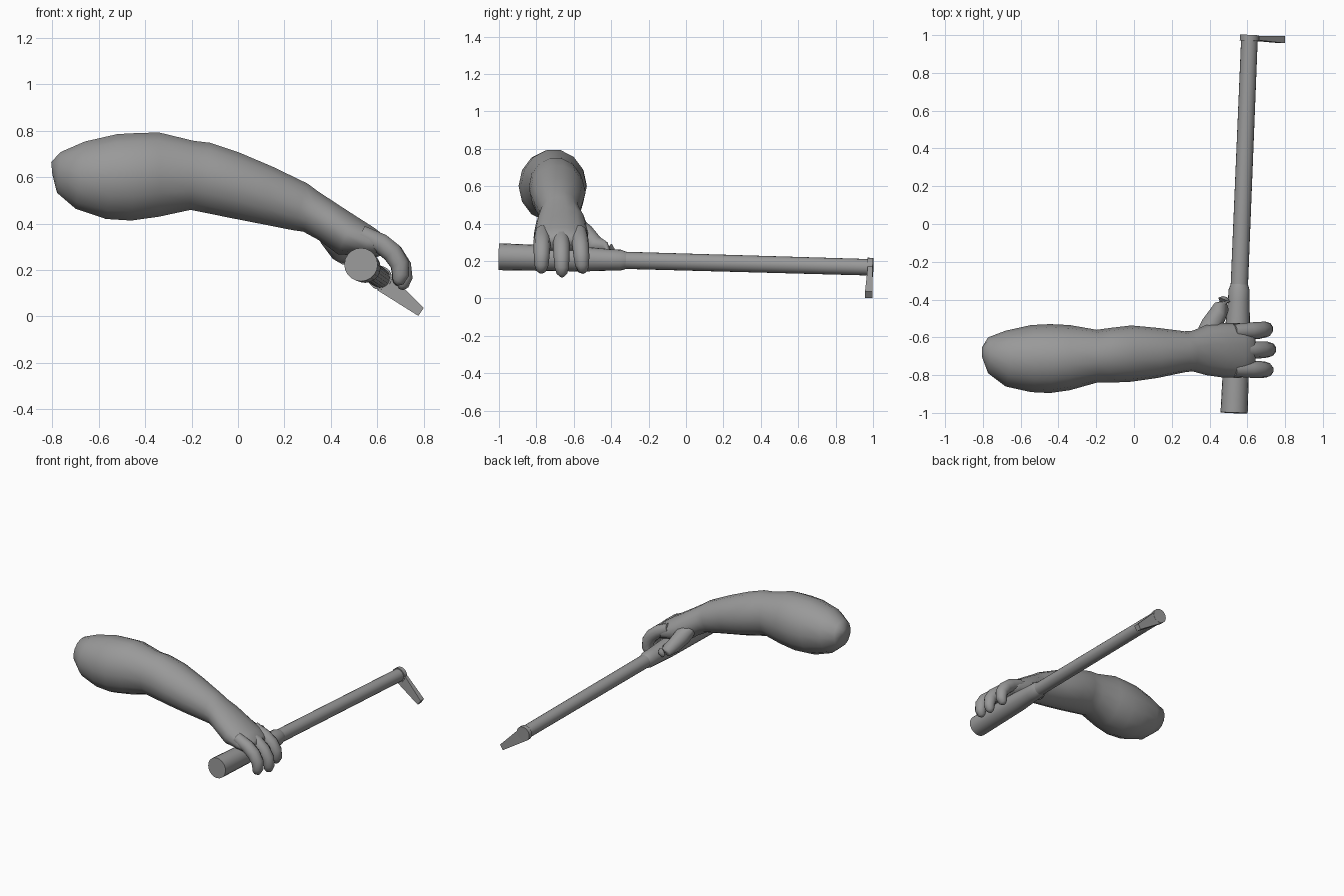
import bpy, bmesh, math
from mathutils import Vector

grey = bpy.data.materials.new("matte grey")
grey.diffuse_color = (0.32, 0.32, 0.32, 1)


def loft(name, rings, angle=45):
    """Skin a list of equal-length rings and close both ends."""
    bm = bmesh.new()
    loops = [[bm.verts.new(p) for p in ring] for ring in rings]
    n = len(loops[0])
    for a, b in zip(loops, loops[1:]):
        for i in range(n):
            bm.faces.new((a[i], a[(i + 1) % n], b[(i + 1) % n], b[i]))
    bm.faces.new(loops[0])
    bm.faces.new(loops[-1])
    bmesh.ops.recalc_face_normals(bm, faces=bm.faces)
    mesh = bpy.data.meshes.new(name)
    bm.to_mesh(mesh)
    bm.free()
    mesh.materials.append(grey)
    ob = bpy.data.objects.new(name, mesh)
    bpy.context.collection.objects.link(ob)
    bpy.ops.object.select_all(action='DESELECT')
    ob.select_set(True)
    bpy.context.view_layer.objects.active = ob
    bpy.ops.object.shade_smooth_by_angle(angle=math.radians(angle))
    return ob


def ellipse(center, u, v, n):
    return [center + u * math.cos(t) + v * math.sin(t)
            for t in (2 * math.pi * i / n for i in range(n))]


def tube(name, points, radii, n=10, angle=50):
    """Round tube through points."""
    pts = [Vector(p) for p in points]
    rings = []
    for i, p in enumerate(pts):
        d = (pts[min(i + 1, len(pts) - 1)] - pts[max(i - 1, 0)]).normalized()
        side = Vector((0, 1, 0)) if abs(d.y) < 0.9 else Vector((1, 0, 0))
        u = (side - d * side.dot(d)).normalized()
        rings.append(ellipse(p, u * radii[i], d.cross(u) * radii[i], n))
    return loft(name, rings, angle)


# Arm and palm: top x, z, bottom x, z, near y, far y of each section
sections = [
    (-0.805, 0.665, -0.800, 0.610, -0.71, -0.65),
    (-0.765, 0.710, -0.780, 0.530, -0.79, -0.60),
    (-0.660, 0.757, -0.700, 0.460, -0.86, -0.565),
    (-0.520, 0.790, -0.570, 0.415, -0.89, -0.535),
    (-0.430, 0.795, -0.460, 0.408, -0.895, -0.53),
    (-0.340, 0.797, -0.340, 0.425, -0.88, -0.535),
    (-0.190, 0.760, -0.205, 0.455, -0.84, -0.56),
    (-0.120, 0.752, -0.130, 0.440, -0.84, -0.55),
    (0.000, 0.712, -0.030, 0.420, -0.835, -0.537),
    (0.150, 0.648, 0.100, 0.395, -0.815, -0.55),
    (0.300, 0.575, 0.235, 0.369, -0.785, -0.568),
    (0.340, 0.545, 0.280, 0.363, -0.78, -0.565),
    (0.415, 0.495, 0.350, 0.325, -0.80, -0.535),
    (0.500, 0.440, 0.430, 0.265, -0.812, -0.525),
    (0.590, 0.382, 0.530, 0.260, -0.815, -0.525),
    (0.635, 0.345, 0.590, 0.250, -0.80, -0.535),
    (0.645, 0.320, 0.620, 0.265, -0.77, -0.56),
]
rings = []
for tx, tz, bx, bz, y0, y1 in sections:
    mid = Vector(((tx + bx) / 2, (y0 + y1) / 2, (tz + bz) / 2))
    up = Vector(((tx - bx) / 2, 0, (tz - bz) / 2))
    rings.append(ellipse(mid, Vector((0, (y1 - y0) / 2, 0)), up, 14))
loft("arm", rings, 60)

# Fingers curl over the handle
for name, ya, yb, reach, drop in (("outer_finger", -0.768, -0.775, -0.022, 0.022),
                                  ("middle_finger", -0.668, -0.662, 0.0, 0.0),
                                  ("index_finger", -0.570, -0.548, -0.025, 0.022)):
    path = [(0.53, 0.355), (0.62, 0.31), (0.672, 0.268), (0.708, 0.215),
            (0.716, 0.165), (0.708, 0.132), (0.702, 0.116)]
    pts = []
    for i, (x, z) in enumerate(path):
        f = i / (len(path) - 1)
        pts.append((x + reach * f, ya + (yb - ya) * f, z + drop * f))
    tube(name, pts, [0.040, 0.045, 0.045, 0.042, 0.038, 0.028, 0.010], angle=60)

# Thumb
tube("thumb", [(0.36, -0.60, 0.41), (0.405, -0.545, 0.345), (0.44, -0.485, 0.285),
               (0.465, -0.435, 0.262), (0.478, -0.402, 0.258), (0.483, -0.385, 0.258)],
     [0.04, 0.058, 0.050, 0.042, 0.034, 0.012], angle=60)


def axis(y):
    """Point on the centre line of the stick."""
    f = (y + 1) / 2
    return (0.53 + 0.082 * f, y, 0.223 - 0.057 * f)


# Stick: grip with collar, shaft, end cap
for name, ys, rs in (("grip", (-1.0, -0.55, -0.40, -0.35, -0.32), (0.072, 0.066, 0.057, 0.056, 0.046)),
                     ("shaft", (-0.36, 0.98), (0.046, 0.044)),
                     ("end_cap", (0.97, 1.0), (0.051, 0.051))):
    tube(name, [axis(y) for y in ys], rs, 20, 30)

# Blade: tapers from the cap to a blunt tip
root = [(0.665, 0.172), (0.600, 0.113)]
tip = [(0.800, 0.036), (0.777, 0.002)]
loft("blade", [[Vector((x, y, z)) for (x, z), y in
                ((e[0], y0), (e[1], y0), (e[1], 0.996), (e[0], 0.996))]
               for e, y0 in ((root, 0.972), (tip, 0.957))], 30)
